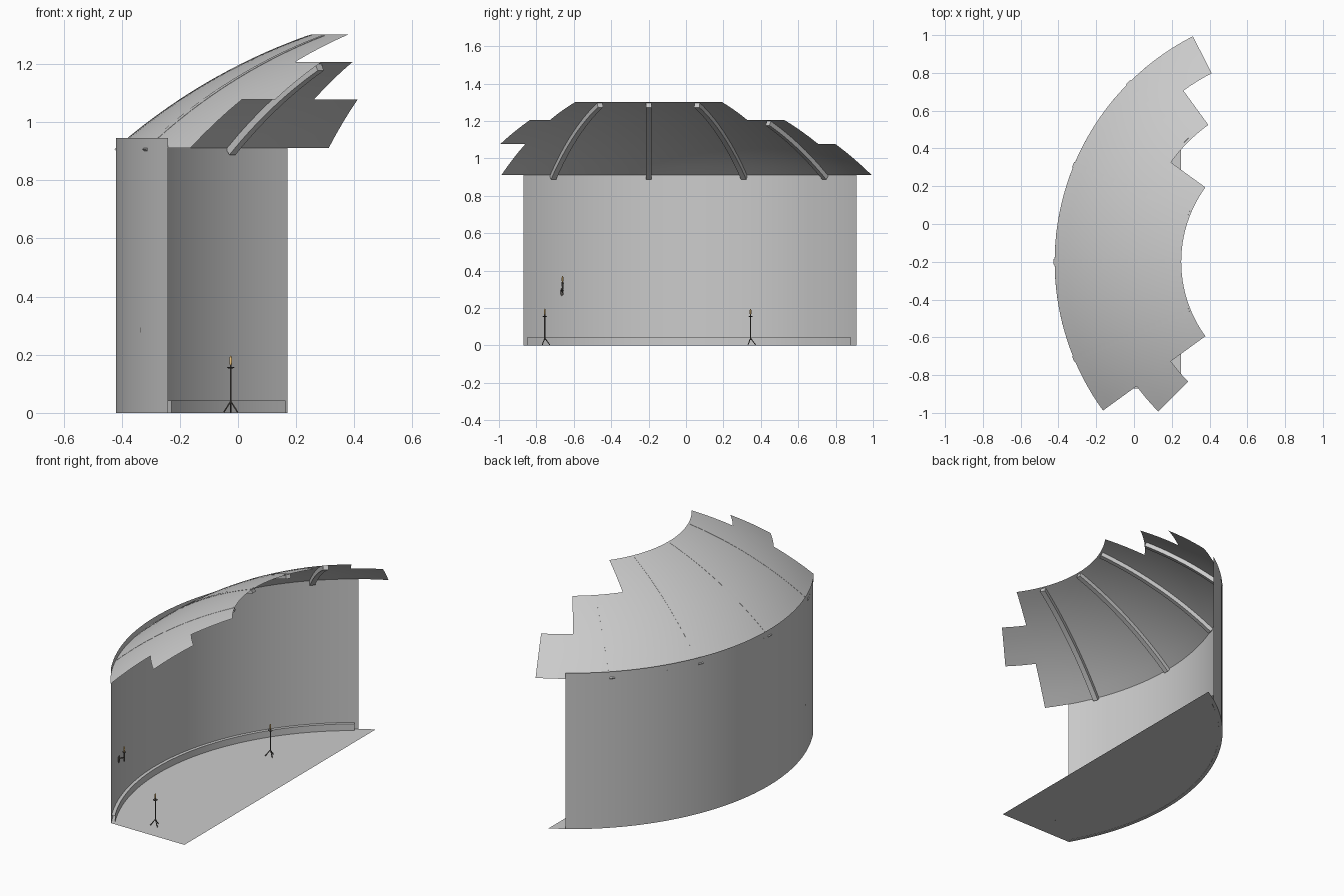
import bpy
from math import sin, cos, sqrt, radians, pi
from mathutils import Vector

if "Cube" in bpy.data.objects:
    bpy.data.objects.remove(bpy.data.objects["Cube"])

CX, CY, R = 0.92, -0.20, 1.34          # plan centre and radius of the curved hall
DOME_Z, DOME_R = -0.62, 2.034          # centre height and radius of the spherical roof


def polar(r, deg, z):
    a = radians(deg)
    return (CX - r * cos(a), CY + r * sin(a), z)


def dome_z(r, rad=DOME_R):
    return DOME_Z + sqrt(rad * rad - r * r)


def span(a, b, n):
    return [a + (b - a) * i / n for i in range(n + 1)]


def material(name, col):
    m = bpy.data.materials.new(name)
    m.diffuse_color = (*col, 1)
    m.use_nodes = True
    m.node_tree.nodes["Principled BSDF"].inputs["Base Color"].default_value = m.diffuse_color
    return m


def make(name, verts, faces, mat=None, smooth=True):
    me = bpy.data.meshes.new(name)
    me.from_pydata(verts, [], faces)
    ob = bpy.data.objects.new(name, me)
    bpy.context.collection.objects.link(ob)
    if mat:
        me.materials.append(mat)
    if smooth:
        bpy.ops.object.select_all(action='DESELECT')
        ob.select_set(True)
        bpy.context.view_layer.objects.active = ob
        bpy.ops.object.shade_smooth_by_angle(angle=radians(35))
    return ob


def sweep(name, profile, a0, a1, step=2.25):
    """Revolve an (r, z) profile between two angles as an open sheet."""
    angs = span(a0, a1, max(1, round((a1 - a0) / step)))
    m = len(profile)
    verts = [polar(r, a, z) for a in angs for r, z in profile]
    faces = [(i * m + j, i * m + j + 1, (i + 1) * m + j + 1, (i + 1) * m + j)
             for i in range(len(angs) - 1) for j in range(m - 1)]
    return make(name, verts, faces)


# Wall
sweep("curved_wall", [(R, 0.945), (R, 0.0)], -30, 56, 2)

# Roof: three stepped rings of one dome, in one sheet with shared vertices
rings = [(1.34, 1.12, -36, 63), (1.12, 0.896, -45, 54), (0.896, 0.67, -36, 36)]
verts, faces, index = [], [], {}


def vert(r, a):
    key = (round(r, 4), round(a, 3))
    if key not in index:
        index[key] = len(verts)
        verts.append(polar(r, a, dome_z(r)))
    return index[key]


for r0, r1, a0, a1 in rings:
    rs, angs = span(r0, r1, 4), span(a0, a1, round((a1 - a0) / 2.25))
    for p, q in zip(rs, rs[1:]):
        for a, b in zip(angs, angs[1:]):
            faces.append((vert(p, b), vert(q, b), vert(q, a), vert(p, a)))
make("dome_roof", verts, faces)


# Roof ribs: square beams following the underside of the dome
def rib(name, deg, r_in, half=0.015, deep=0.026):
    a = radians(deg)
    side = Vector((sin(a), cos(a), 0)) * half
    vs, fs = [], []
    for r in span(1.345, r_in, 14):
        top = Vector(polar(r, deg, dome_z(r) + 0.001))
        n = (Vector((CX, CY, DOME_Z)) - top).normalized() * deep
        vs += [top - side, top + side, top + side + n, top - side + n]
    k = len(vs) // 4
    for i in range(k - 1):
        for j in range(4):
            b, c = i * 4, i * 4 + 4
            fs.append((b + j, b + (j + 1) % 4, c + (j + 1) % 4, c + j))
    fs += [(3, 2, 1, 0), tuple(range(4 * k - 4, 4 * k))]
    make(name, vs, fs)


for i, (deg, r_in) in enumerate([(-22.5, 0.68), (0, 0.68), (22.5, 0.68), (45, 0.91)]):
    rib(f"roof_rib_{i + 1}", deg, r_in)

# Floor: arc along the wall, straight cut on the open side
arc = [polar(R, a, 0.002) for a in span(-30, 60, 45)]
make("floor", [(0.25, -0.87, 0.002)] + arc, [tuple(range(len(arc), -1, -1))], smooth=False)

# Low kerb along the foot of the wall
sweep("wall_kerb", [(R - 0.001, 0.042), (R - 0.02, 0.042), (R - 0.02, 0.0)], -29.5, 55)

iron = material("iron", (0.12, 0.11, 0.10))
wax = material("flame", (0.85, 0.55, 0.2))


def rod(name, p, q, r, mat=iron, r2=None, n=8):
    p, q = Vector(p), Vector(q)
    bpy.ops.mesh.primitive_cone_add(vertices=n, radius1=r, radius2=r if r2 is None else r2,
                                    depth=(q - p).length, location=(p + q) / 2)
    ob = bpy.context.object
    ob.rotation_euler = (q - p).to_track_quat('Z', 'Y').to_euler()
    ob.name = name
    ob.data.materials.append(mat)
    bpy.ops.object.shade_smooth_by_angle(angle=radians(35))


def blob(name, loc, scale, mat):
    bpy.ops.mesh.primitive_uv_sphere_add(segments=10, ring_count=8, radius=1, location=loc)
    ob = bpy.context.object
    ob.scale = scale
    ob.name = name
    ob.data.materials.append(mat)
    bpy.ops.object.shade_smooth()


# Two tripod torch stands
for i, y in enumerate((-0.755, 0.345)):
    x, s = -0.025, f"stand_{i + 1}"
    rod(s + "_pole", (x, y, 0.03), (x, y, 0.165), 0.003)
    for k in range(3):
        a = pi / 2 + k * 2 * pi / 3
        rod(f"{s}_leg_{k + 1}", (x, y, 0.04),
            (x + 0.027 * cos(a), y + 0.027 * sin(a), 0.003), 0.0025)
    rod(s + "_dish", (x, y, 0.153), (x, y, 0.158), 0.008, r2=0.014, n=12)
    blob(s + "_flame", (x, y, 0.179), (0.005, 0.005, 0.018), wax)

# Wall torch on a bracket
wx, wy = -0.30, -0.66
rod("torch_bracket", (-0.335, wy - 0.005, 0.29), (wx, wy, 0.305), 0.004)
blob("torch_backplate", (-0.333, wy - 0.003, 0.285), (0.004, 0.008, 0.022), iron)
rod("torch_stem", (wx, wy, 0.28), (wx, wy, 0.335), 0.003, r2=0.005)
rod("torch_dish", (wx, wy, 0.332), (wx, wy, 0.338), 0.006, r2=0.011, n=12)
blob("torch_flame", (wx, wy, 0.354), (0.005, 0.005, 0.018), wax)
